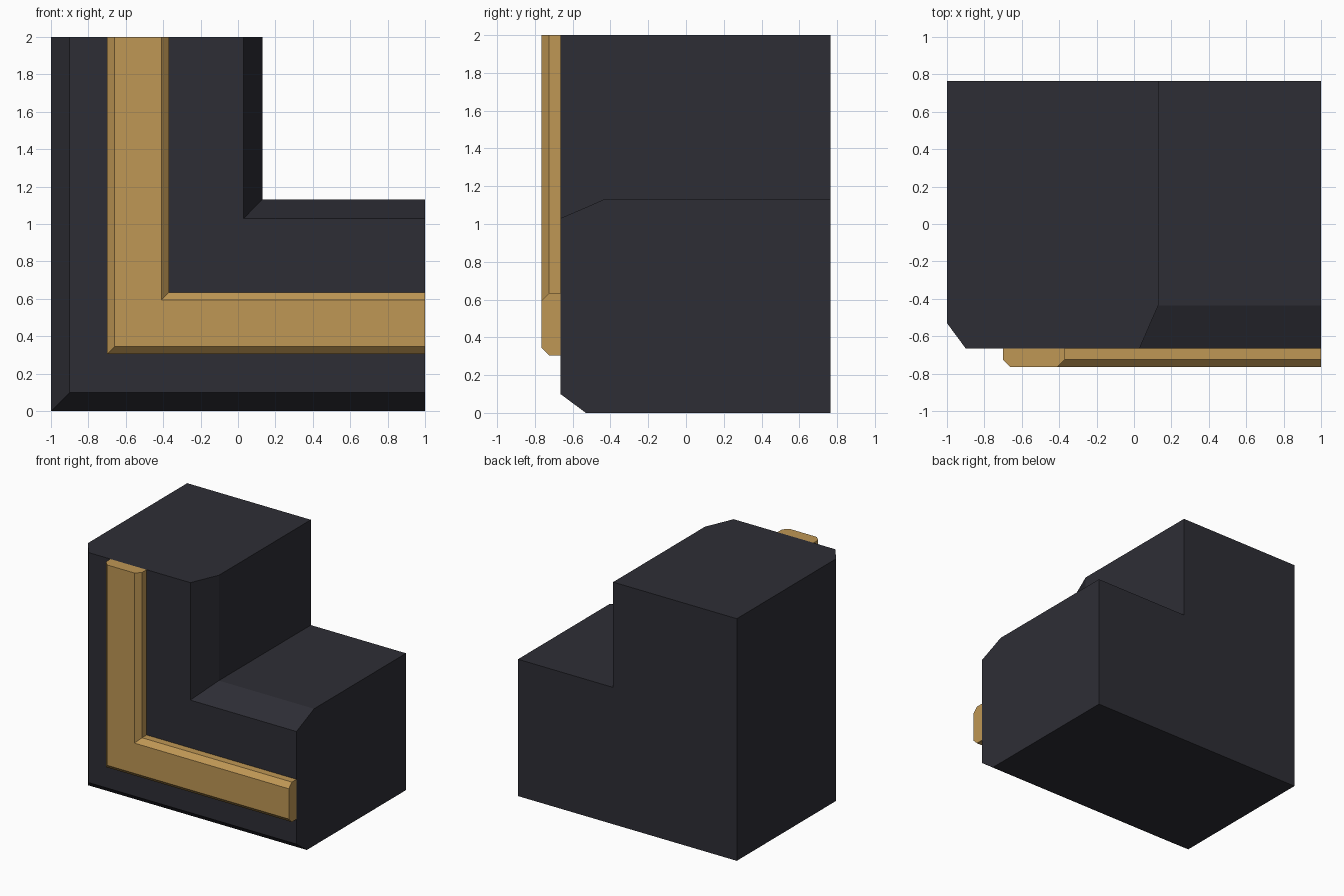
import bpy
import bmesh

default = bpy.data.objects.get("Cube")
if default:
    bpy.data.objects.remove(default, do_unlink=True)


def make_material(name, color):
    mat = bpy.data.materials.new(name)
    mat.use_nodes = True
    mat.diffuse_color = color
    mat.node_tree.nodes["Principled BSDF"].inputs["Base Color"].default_value = color
    return mat


def l_section(outer, inner):
    """L outline in x, z from its outer and inner corners, open ends at x = 1 and z = 2."""
    (ox, oz), (ix, iz) = outer, inner
    return [(ox, oz), (1, oz), (1, iz), (ix, iz), (ix, 2), (ox, 2)]


def loft_l(name, corners, rings, mat):
    """Loft L sections; each ring is (y, outer inset, inner inset)."""
    (ox, oz), (ix, iz) = corners
    bm = bmesh.new()
    loops = []
    for y, a, b in rings:
        section = l_section((ox + a, oz + a), (ix - b, iz - b))
        loops.append([bm.verts.new((x, y, z)) for x, z in section])
    for lower, upper in zip(loops, loops[1:]):
        for k in range(len(lower)):
            n = (k + 1) % len(lower)
            bm.faces.new((lower[k], lower[n], upper[n], upper[k]))
    # Close each end with two quads, split along the mitre
    for loop in (loops[0], loops[-1]):
        bm.faces.new((loop[0], loop[1], loop[2], loop[3]))
        bm.faces.new((loop[0], loop[3], loop[4], loop[5]))
    bmesh.ops.recalc_face_normals(bm, faces=bm.faces)
    mesh = bpy.data.meshes.new(name)
    bm.to_mesh(mesh)
    bm.free()
    mesh.materials.append(mat)
    obj = bpy.data.objects.new(name, mesh)
    bpy.context.collection.objects.link(obj)
    return obj


charcoal = make_material("charcoal", (0.027, 0.027, 0.036, 1))
gold = make_material("gold", (0.52, 0.31, 0.09, 1))

# Corner body with chamfered front edges
loft_l("corner_body", ((-1, 0), (0.13, 1.13)),
       [(0.765, 0, 0), (-0.435, 0, 0), (-0.53, 0, 0.042), (-0.665, 0.1, 0.1)], charcoal)

# Raised trim strip on the front
loft_l("front_trim", ((-0.7, 0.305), (-0.37, 0.635)),
       [(-0.665, 0, 0), (-0.725, 0, 0), (-0.765, 0.04, 0.04)], gold)
